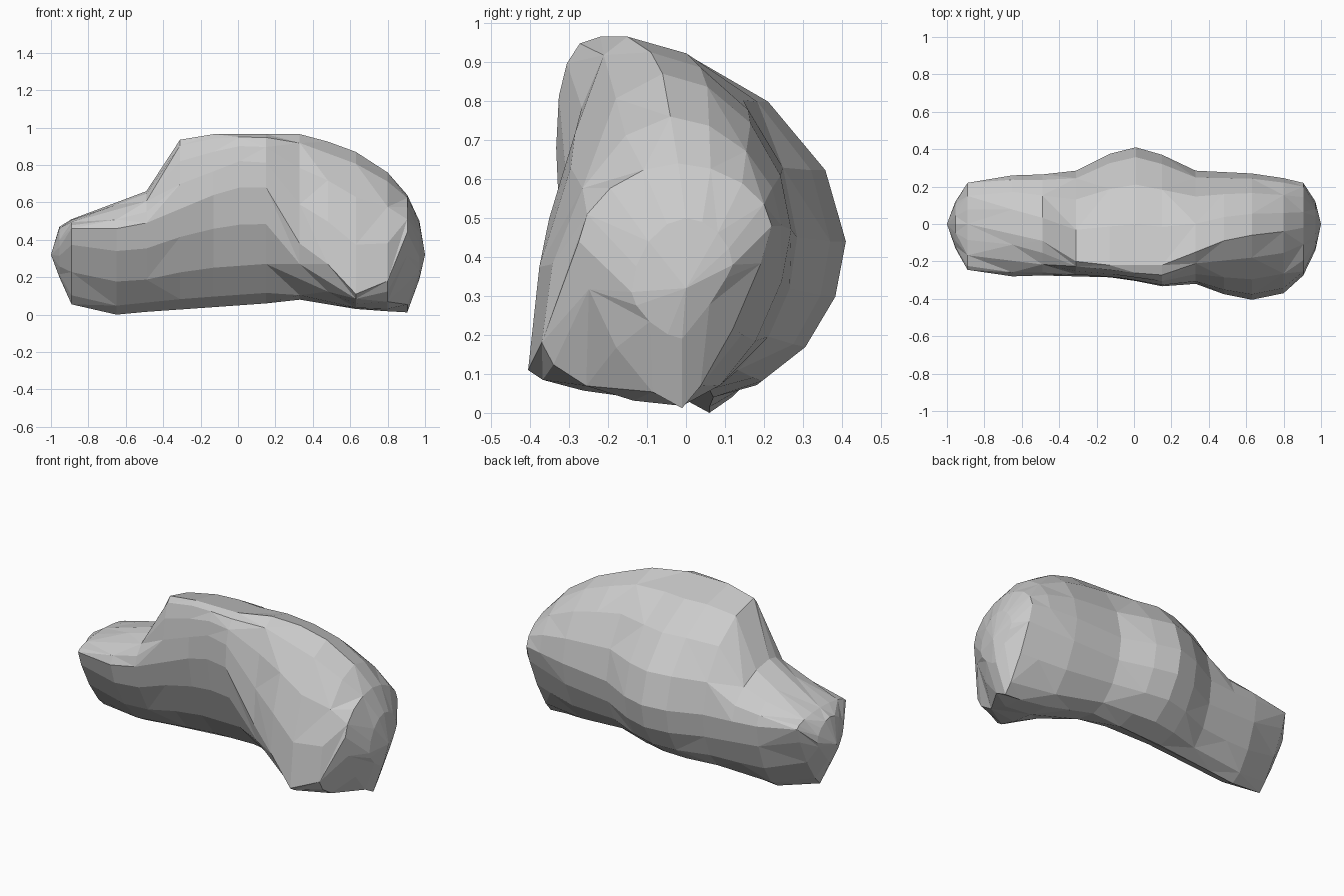
import bpy, bmesh
from math import sin, cos, pi, exp

if "Cube" in bpy.data.objects:
    bpy.data.objects.remove(bpy.data.objects["Cube"])

# Rock cross-sections along x:
# x, front(y,z), top(y,z), back(y,z), bottom(y,z), lower-front roundness (1 round, 2 flat)
SECTIONS = [
    (-.955, -.13, .36, 0, .47, .12, .36, 0, .20, 1.3),
    (-.89, -.245, .46, 0, .51, .22, .46, 0, .055, 1.6),
    (-.65, -.28, .46, -.02, .60, .26, .43, .06, 0, 1.4),
    (-.49, -.275, .49, -.09, .66, .265, .42, .06, .015, 1.3),
    (-.31, -.275, .57, -.20, .935, .285, .42, .06, .03, 1.3),
    (-.13, -.285, .64, -.22, .965, .375, .43, .07, .04, 1.25),
    (.01, -.305, .68, -.22, .965, .41, .44, .07, .05, 1.2),
    (.15, -.333, .68, -.22, .965, .37, .44, .06, .06, 1.2),
    (.33, -.32, .38, -.15, .965, .285, .45, .05, .08, 1.05),
    (.48, -.375, .27, -.09, .925, .275, .46, .03, .055, 1.1),
    (.63, -.405, .11, -.06, .87, .27, .47, .01, .03, 1.2),
    (.80, -.37, .18, -.04, .76, .245, .48, -.01, .018, 1.1),
    (.905, -.275, .44, -.02, .64, .22, .48, -.01, .012, 1.3),
    (.97, -.14, .31, 0, .50, .12, .38, -.01, .19, 1.3),
]
SEG = 4  # facets per quarter


def quarter(side, pole, power):
    """Facet points from a side point towards a top or bottom point."""
    pts = []
    for i in range(SEG + 1):
        a = pi / 2 * i / SEG
        c, s = max(cos(a), 0) ** power, max(sin(a), 0) ** power
        pts.append((pole[0] + (side[0] - pole[0]) * c,
                    side[1] + (pole[1] - side[1]) * s))
    return pts


def ring(bm, sec):
    x, fy, fz, ty, tz, by, bz, uy, uz, p = sec
    f, t, b, u = (fy, fz), (ty, tz), (by, bz), (uy, uz)
    brow = 1.1 - .4 * exp(-((x - .06) / .17) ** 2)  # square brow mid-front
    keel = 1.05 + .8 * abs(x) ** 3  # flanks flatten into a keel at the ends
    loop = quarter(f, t, brow)[:-1]
    loop += quarter(b, t, 1.1)[:0:-1]
    loop += quarter(b, u, keel)[:-1]
    loop += quarter(f, u, p)[:0:-1]
    return [bm.verts.new((x, y, z)) for y, z in loop]


# Faceted boulder skin
bm = bmesh.new()
rings = [ring(bm, s) for s in SECTIONS]
n = 4 * SEG
for k, (a, b) in enumerate(zip(rings, rings[1:])):
    for i in range(n):
        j = (i + 1) % n
        if (i + k) % 2:
            bm.faces.new((a[i], a[j], b[j]))
            bm.faces.new((a[i], b[j], b[i]))
        else:
            bm.faces.new((a[i], a[j], b[i]))
            bm.faces.new((a[j], b[j], b[i]))

# Pointed ends
for x, loop in ((-1, rings[0]), (1, rings[-1])):
    tip = bm.verts.new((x, 0, .32))
    for i in range(n):
        bm.faces.new((loop[i], loop[(i + 1) % n], tip))

# Merge nearly flat neighbours into larger irregular facets
bmesh.ops.recalc_face_normals(bm, faces=bm.faces)
bmesh.ops.dissolve_limit(bm, angle_limit=0.08, verts=bm.verts, edges=bm.edges)

mesh = bpy.data.meshes.new("boulder")
bm.to_mesh(mesh)
bm.free()
boulder = bpy.data.objects.new("boulder", mesh)
bpy.context.collection.objects.link(boulder)
